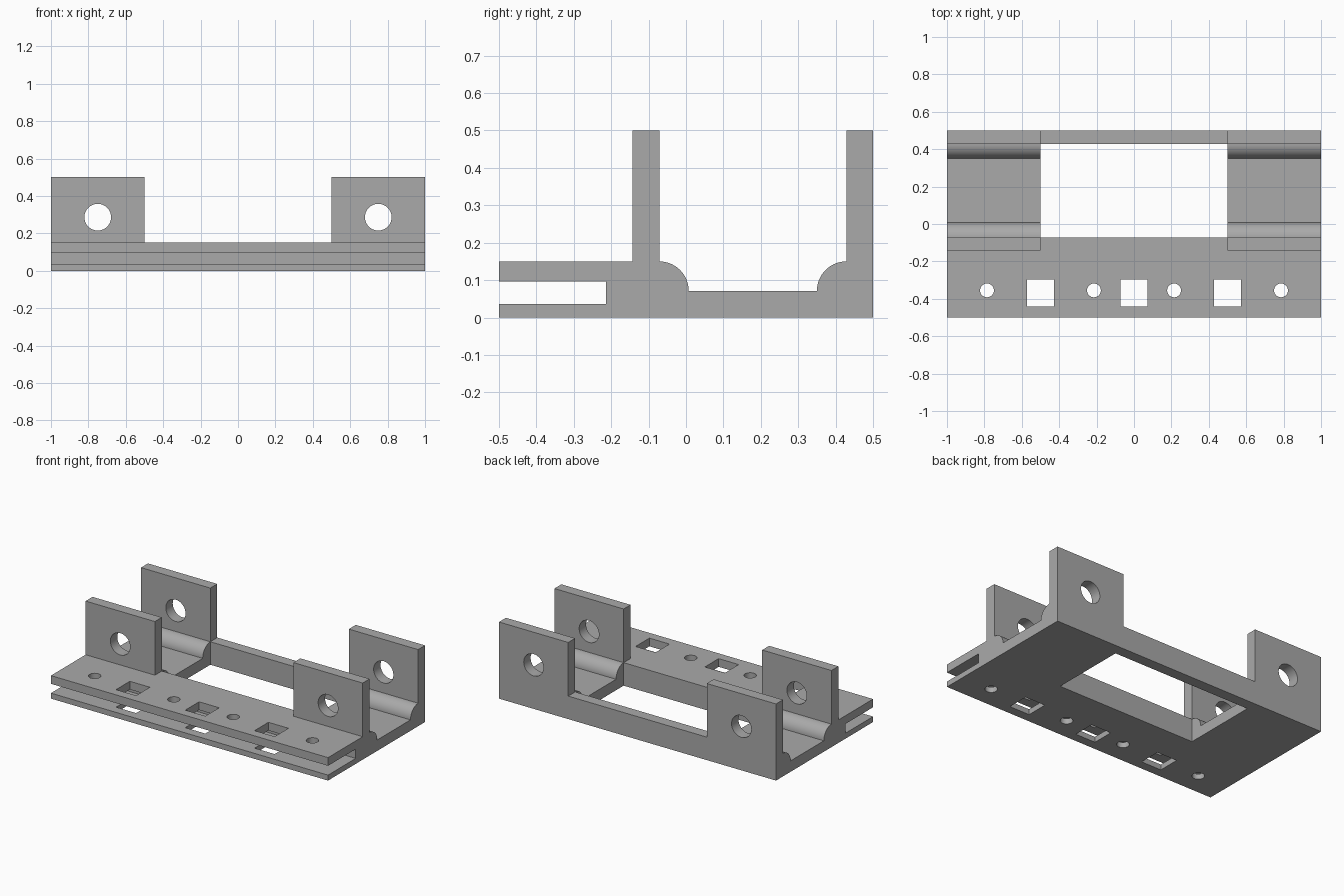
import bpy, math
from math import sin, cos, pi

if "Cube" in bpy.data.objects:
    bpy.data.objects.remove(bpy.data.objects["Cube"])

grey = bpy.data.materials.new("grey")
grey.diffuse_color = (0.4, 0.4, 0.4, 1)
grey.use_nodes = True
grey.node_tree.nodes["Principled BSDF"].inputs["Base Color"].default_value = grey.diffuse_color


def prism(name, pts, a, b, axis):
    """Extrude a closed 2D outline from a to b along the given axis."""
    place = {"x": lambda p, t: (t, p[0], p[1]),
             "y": lambda p, t: (p[0], t, p[1]),
             "z": lambda p, t: (p[0], p[1], t)}[axis]
    n = len(pts)
    verts = [place(p, a) for p in pts] + [place(p, b) for p in pts]
    faces = [tuple(range(n))[::-1], tuple(range(n, 2 * n))]
    faces += [(i, (i + 1) % n, (i + 1) % n + n, i + n) for i in range(n)]
    if axis == "y":
        faces = [f[::-1] for f in faces]
    mesh = bpy.data.meshes.new(name)
    mesh.from_pydata(verts, [], faces)
    mesh.materials.append(grey)
    obj = bpy.data.objects.new(name, mesh)
    bpy.context.collection.objects.link(obj)
    return obj


def arc(cx, cy, r, a0, a1, n):
    return [(cx + r * cos(a0 + (a1 - a0) * i / n),
             cy + r * sin(a0 + (a1 - a0) * i / n)) for i in range(n + 1)]


def circle(cx, cy, r, n=40):
    return arc(cx, cy, r, 0, 2 * pi, n)[:-1]


def rect(x0, x1, y0, y1):
    return [(x0, y0), (x1, y0), (x1, y1), (x0, y1)]


FLOOR, SHELF, TOP = 0.0714, 0.15, 0.5
FRONT, INNER, BACK = -0.1429, -0.0714, 0.4286
R = SHELF - FLOOR

# Side profile: slotted shelf, two upright walls, rounded feet and floor
profile = [(-0.5, 0), (0.5, 0), (0.5, TOP), (BACK, TOP)]
profile += arc(BACK, FLOOR, R, pi / 2, pi, 14)
profile += arc(INNER, FLOOR, R, 0, pi / 2, 14)
profile += [(INNER, TOP), (FRONT, TOP), (FRONT, SHELF), (-0.5, SHELF),
            (-0.5, 0.0964), (-0.2143, 0.0964), (-0.2143, 0.0357), (-0.5, 0.0357)]
bracket = prism("bracket", profile, -1, 1, "x")

# Central opening and the gap between the upright lugs
cutters = [
    prism("wall_gap_cutter", rect(FRONT - 0.02, 0.6, SHELF, 0.7), -0.5, 0.5, "x"),
    prism("opening_cutter", rect(-0.5, 0.5, INNER, BACK), -0.1, 0.4, "z"),
]
# Pin holes through the lugs
for x in (-0.75, 0.75):
    cutters.append(prism("lug_hole_cutter", circle(x, 0.2864, 0.0714), -0.3, 0.7, "y"))
# Square windows and round screw holes through the shelf
for x in (-0.5, 0, 0.5):
    cutters.append(prism("window_cutter", rect(x - 0.0725, x + 0.0725, -0.44, -0.2975),
                         -0.1, 0.3, "z"))
for x in (-0.786, -0.2143, 0.2143, 0.786):
    cutters.append(prism("screw_hole_cutter", circle(x, -0.355, 0.037, 32), -0.1, 0.3, "z"))

bpy.context.view_layer.objects.active = bracket
for c in cutters:
    mod = bracket.modifiers.new(c.name, "BOOLEAN")
    mod.operation, mod.solver, mod.object = "DIFFERENCE", "EXACT", c
    bpy.ops.object.modifier_apply(modifier=mod.name)
    bpy.data.objects.remove(c)

bracket.select_set(True)
bpy.ops.object.shade_smooth_by_angle(angle=math.radians(30))
